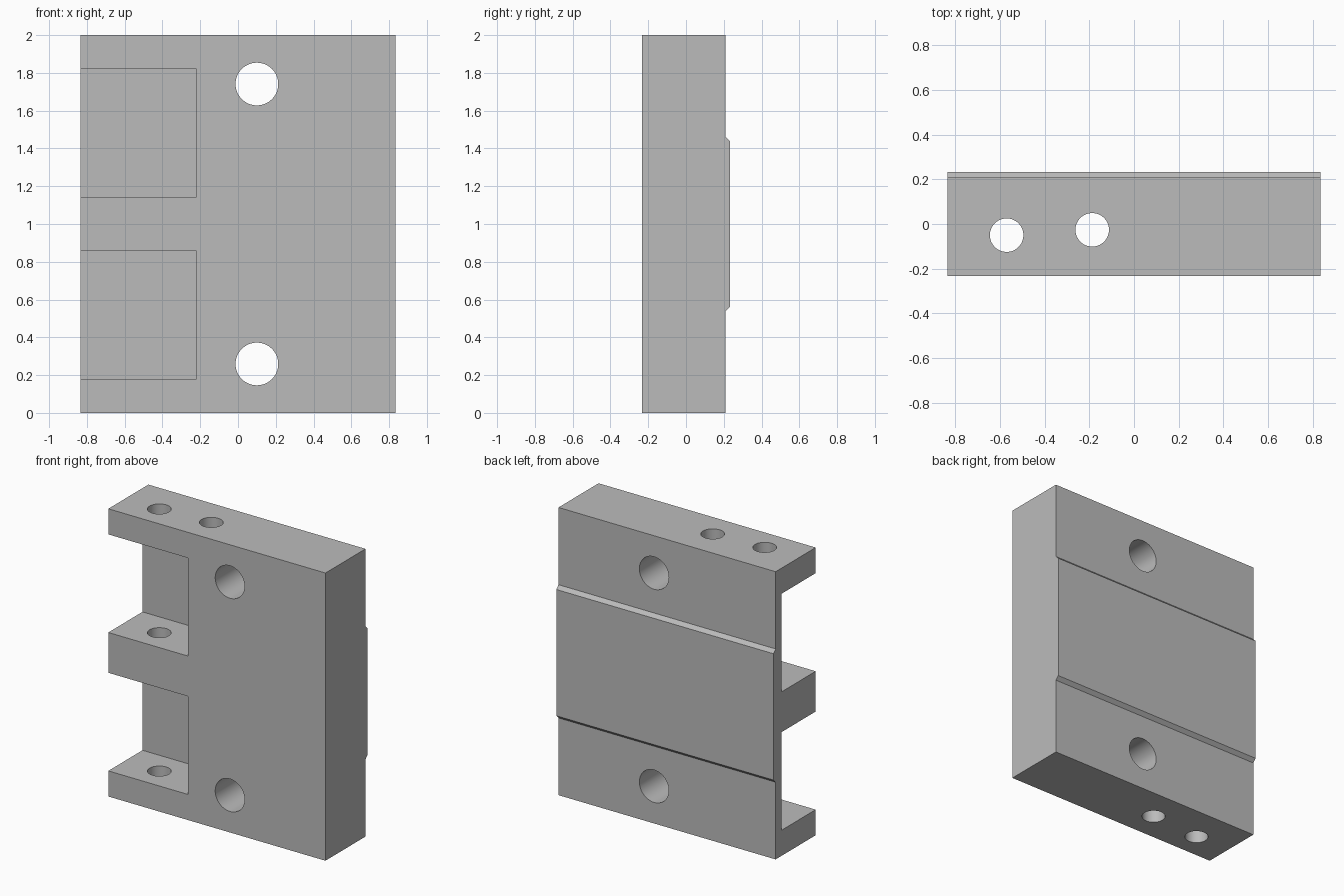
import bpy
import bmesh
from math import pi
from mathutils import Matrix

cube = bpy.data.objects.get("Cube")
if cube:
    bpy.data.objects.remove(cube, do_unlink=True)

grey = bpy.data.materials.new("plain grey")
grey.use_nodes = True
colour = (0.5, 0.5, 0.5, 1)
grey.diffuse_color = colour
grey.node_tree.nodes["Principled BSDF"].inputs["Base Color"].default_value = colour

HALF_W, FRONT, BACK, RIDGE = 0.835, -0.232, 0.208, 0.232


def add_object(name, bm):
    bmesh.ops.recalc_face_normals(bm, faces=bm.faces)
    mesh = bpy.data.meshes.new(name)
    bm.to_mesh(mesh)
    bm.free()
    obj = bpy.data.objects.new(name, mesh)
    mesh.materials.append(grey)
    bpy.context.collection.objects.link(obj)
    return obj


def extruded_body(name, profile):
    """Sweep a (y, z) side profile across the full width."""
    bm = bmesh.new()
    face = bm.faces.new([bm.verts.new((-HALF_W, y, z)) for y, z in profile])
    swept = bmesh.ops.extrude_face_region(bm, geom=[face])["geom"]
    verts = [v for v in swept if isinstance(v, bmesh.types.BMVert)]
    bmesh.ops.translate(bm, verts=verts, vec=(2 * HALF_W, 0, 0))
    return add_object(name, bm)


def box(name, x, y, z):
    bm = bmesh.new()
    bmesh.ops.create_cube(bm, size=1)
    for v in bm.verts:
        v.co = [lo + (c + 0.5) * (hi - lo) for c, (lo, hi) in zip(v.co, (x, y, z))]
    return add_object(name, bm)


def drill(name, centre, radius, depth, along_y=False):
    bm = bmesh.new()
    turn = Matrix.Rotation(pi / 2 if along_y else 0, 4, "X")
    bmesh.ops.create_cone(bm, cap_ends=True, segments=64, radius1=radius,
                          radius2=radius, depth=depth,
                          matrix=Matrix.Translation(centre) @ turn)
    return add_object(name, bm)


# Block with a shallow chamfered ridge across the back
block = extruded_body("mounting_block", [
    (FRONT, 0), (BACK, 0), (BACK, 0.537), (RIDGE, 0.561),
    (RIDGE, 1.439), (BACK, 1.463), (BACK, 2), (FRONT, 2)])

cutters = []
for label, sign in (("lower", -1), ("upper", 1)):
    # Open pockets that leave a thin back wall and three shelves
    low, high = sorted((1 + sign * 0.14, 1 + sign * 0.822))
    cutters.append(box(label + "_pocket_cutter", (-1, -0.222), (-0.4, 0.143), (low, high)))
    # Mounting holes from front to back
    cutters.append(drill(label + "_mounting_hole_cutter", (0.1, 0, 1 + sign * 0.741),
                         0.113, 1, along_y=True))

# Vertical pin holes through the full height
cutters.append(drill("outer_pin_hole_cutter", (-0.57, -0.05, 1), 0.075, 3))
cutters.append(drill("inner_pin_hole_cutter", (-0.187, -0.026, 1), 0.075, 3))

bpy.context.view_layer.objects.active = block
for cutter in cutters:
    mod = block.modifiers.new(cutter.name, "BOOLEAN")
    mod.operation = "DIFFERENCE"
    mod.solver = "EXACT"
    mod.object = cutter
    bpy.ops.object.modifier_apply(modifier=mod.name)
    bpy.data.objects.remove(cutter, do_unlink=True)

# Smooth bores, crisp edges
bpy.ops.object.select_all(action="DESELECT")
block.select_set(True)
bpy.ops.object.shade_smooth_by_angle(angle=pi / 6)
